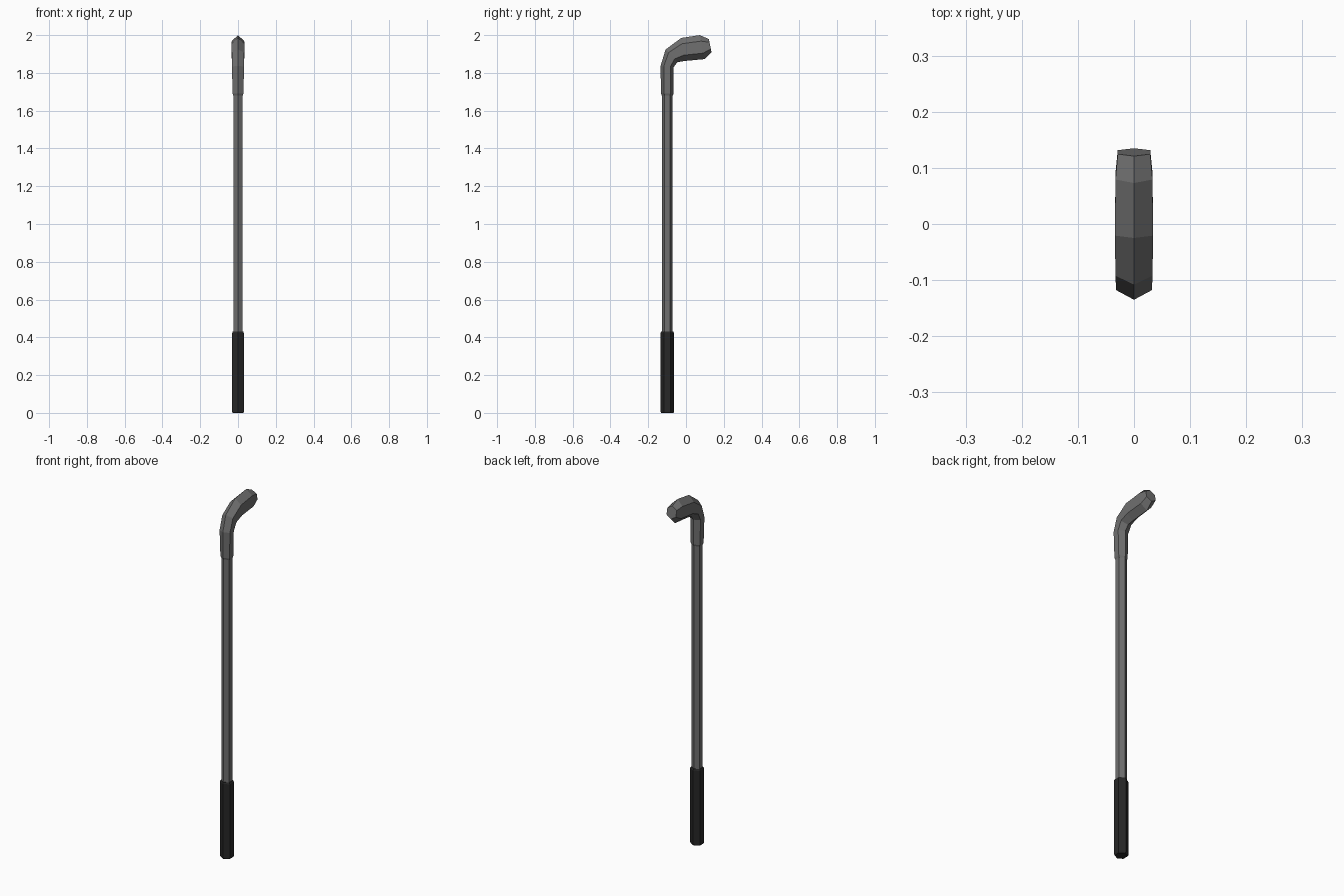
import bpy, bmesh

if "Cube" in bpy.data.objects:
    bpy.data.objects.remove(bpy.data.objects["Cube"])

def paint(name, v):
    m = bpy.data.materials.new(name)
    m.diffuse_color = (v, v, v, 1)
    m.use_nodes = True
    m.node_tree.nodes["Principled BSDF"].inputs["Base Color"].default_value = m.diffuse_color
    return m

steel, rubber = paint("dark_steel", 0.16), paint("black_rubber", 0.02)

def hex_loft(name, sections, mat):
    """Loft hexagons; each section = (outer ridge yz, inner ridge yz, half width)."""
    bm = bmesh.new()
    rings = []
    for (oy, oz), (iy, iz), w in sections:
        ring = []
        for t, s in ((0, 0), (.25, 1), (.75, 1), (1, 0), (.75, -1), (.25, -1)):
            ring.append(bm.verts.new((s * w, oy + t * (iy - oy), oz + t * (iz - oz))))
        rings.append(ring)
    for a, b in zip(rings, rings[1:]):
        for k in range(6):
            n = (k + 1) % 6
            bm.faces.new((a[k], a[n], b[n], b[k]))
    bm.faces.new(rings[0])
    bm.faces.new(rings[-1])
    bmesh.ops.recalc_face_normals(bm, faces=bm.faces)
    me = bpy.data.meshes.new(name)
    bm.to_mesh(me)
    bm.free()
    me.materials.append(mat)
    ob = bpy.data.objects.new(name, me)
    bpy.context.collection.objects.link(ob)
    return ob

AXIS = -0.099

def level(z, r):
    return ((AXIS - r, z), (AXIS + r, z), r * 0.866)

# Rubber foot with softened rims
hex_loft("rubber_foot", [level(0, .032), level(.006, .036),
                         level(.422, .036), level(.43, .032)], rubber)
# Straight shaft
hex_loft("shaft", [level(.40, .0285), level(1.72, .0285)], steel)
# Bent handle
hex_loft("handle", [
    level(1.68, .029), level(1.69, .033),
    ((-.135, 1.836), (-.066, 1.83), .032),
    ((-.108, 1.924), (-.045, 1.857), .033),
    ((-.025, 1.985), (-.008, 1.863), .034),
    ((.073, 2.0), (.098, 1.873), .033),
    ((.121, 1.979), (.135, 1.91), .029),
], steel)
